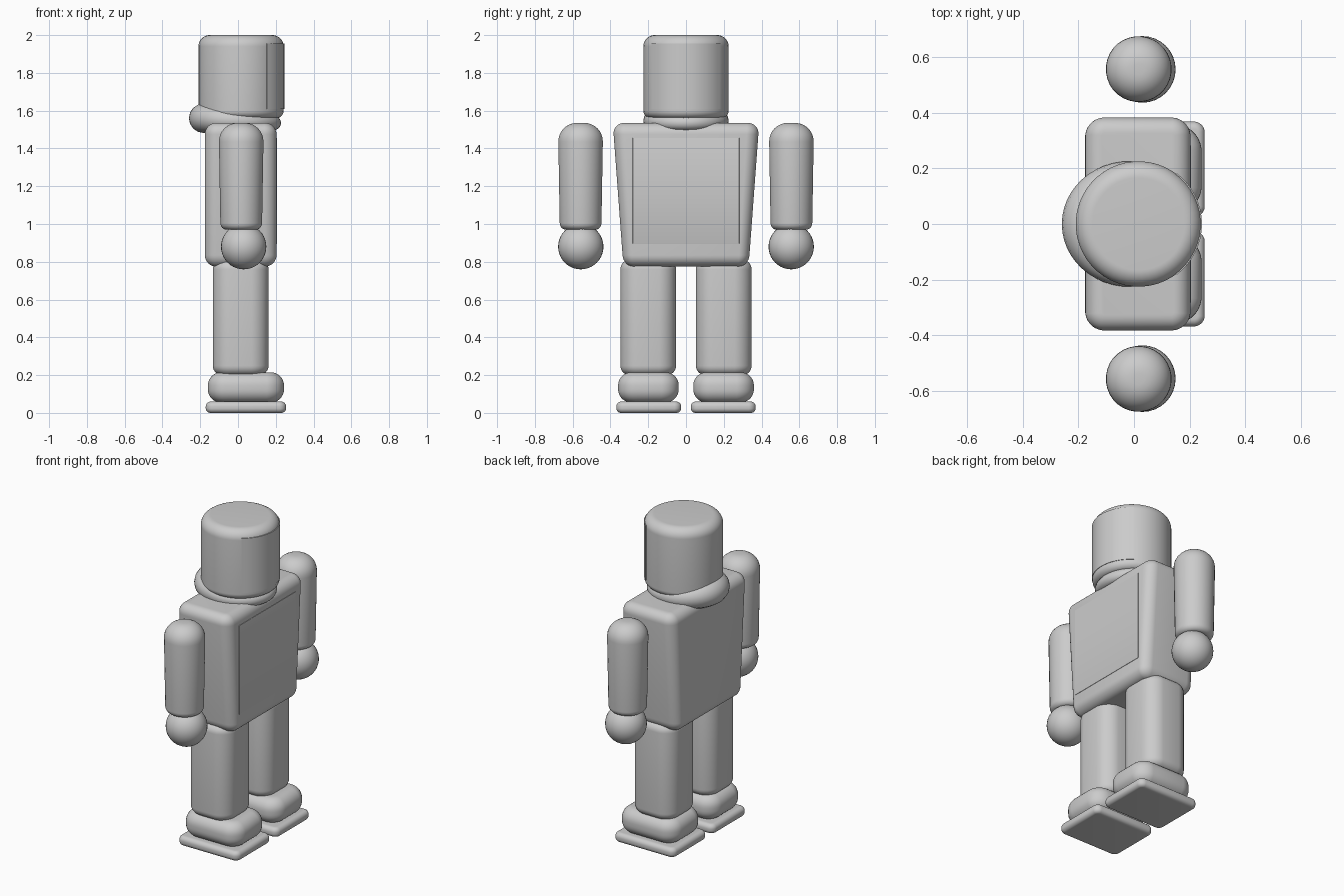
import bpy, bmesh, math

if "Cube" in bpy.data.objects:
    bpy.data.objects.remove(bpy.data.objects["Cube"])

grey = bpy.data.materials.new("light_grey")
grey.diffuse_color = (0.6, 0.6, 0.6, 1)
grey.use_nodes = True
grey.node_tree.nodes["Principled BSDF"].inputs["Base Color"].default_value = grey.diffuse_color


def finish(obj):
    obj.data.materials.append(grey)
    bpy.ops.object.select_all(action='DESELECT')
    obj.select_set(True)
    bpy.context.view_layer.objects.active = obj
    bpy.ops.object.shade_smooth_by_angle(angle=math.radians(40))


def from_bmesh(name, bm):
    bmesh.ops.recalc_face_normals(bm, faces=bm.faces)
    mesh = bpy.data.meshes.new(name)
    bm.to_mesh(mesh)
    bm.free()
    obj = bpy.data.objects.new(name, mesh)
    bpy.context.collection.objects.link(obj)
    finish(obj)
    return obj


def rounded(name, centre, half, z0, z1, r, bottom, top, taper=(1, 1), n=8):
    """Rounded block: corner radius r in plan, rounded bottom and top rims.
    taper scales the lower end in x and y."""
    steps = [i / n * math.pi / 2 for i in range(n + 1)]
    profile = [(bottom * (1 - math.sin(a)), z0 + bottom * (1 - math.cos(a))) for a in steps]
    profile += [(top * (1 - math.cos(a)), z1 - top * (1 - math.sin(a))) for a in steps]
    bm = bmesh.new()
    rings = []
    for inset, z in profile:
        t = (z - z0) / (z1 - z0)
        kx, ky = (k + (1 - k) * t for k in taper)
        ring = []
        for q, (sx, sy) in enumerate(((1, 1), (-1, 1), (-1, -1), (1, -1))):
            for i in range(n):
                # the half-step keeps the vertices of each corner distinct
                a = (q + (i + 0.5) / n) * math.pi / 2
                x = sx * (half[0] - r) + (r - inset) * math.cos(a)
                y = sy * (half[1] - r) + (r - inset) * math.sin(a)
                ring.append(bm.verts.new((centre[0] + kx * x, centre[1] + ky * y, z)))
        rings.append(ring)
    for a, b in zip(rings, rings[1:]):
        for i in range(len(a)):
            j = (i + 1) % len(a)
            bm.faces.new((a[i], a[j], b[j], b[i]))
    bm.faces.new(rings[0][::-1])
    bm.faces.new(rings[-1])
    return from_bmesh(name, bm)


# Head and its thin curved face plate
HX, HR = 0.016, 0.226
rounded("head", (HX, 0), (HR, HR), 1.56, 2.0, HR, 0.04, 0.06, n=12)

bm = bmesh.new()
columns = []
for i in range(17):
    a = math.radians(-53 + 106 * i / 16)
    columns.append([bm.verts.new((HX + rad * math.cos(a), rad * math.sin(a), z))
                    for rad, z in ((HR - 0.004, 1.61), (HR + 0.003, 1.61),
                                   (HR + 0.003, 1.955), (HR - 0.004, 1.955))])
for a, b in zip(columns, columns[1:]):
    for i in range(4):
        j = (i + 1) % 4
        bm.faces.new((a[i], b[i], b[j], a[j]))
bm.faces.new(columns[0])
bm.faces.new(columns[-1][::-1])
from_bmesh("face_plate", bm)

# Collar: a ring that is thick at the back and thin at the front
bm = bmesh.new()
N, M = 48, 16
rings = []
for i in range(N):
    a = 2 * math.pi * i / N
    back = (1 - math.cos(a)) / 2
    tube = 0.038 + 0.04 * back ** 1.3
    cz = 1.535 + 0.025 * back
    ring = []
    for k in range(M):
        b = 2 * math.pi * k / M
        d = tube * (math.cos(b) - 1)
        ring.append(bm.verts.new((-0.016 + (0.244 + d) * math.cos(a),
                                  (0.226 + d) * math.sin(a), cz + tube * math.sin(b))))
    rings.append(ring)
for i in range(N):
    a, b = rings[i], rings[(i + 1) % N]
    for k in range(M):
        m = (k + 1) % M
        bm.faces.new((a[k], b[k], b[m], a[m]))
from_bmesh("collar", bm)

# Torso with a flush chest plate
rounded("torso", (0.014, 0), (0.19, 0.388), 0.775, 1.535, 0.07, 0.06, 0.06, (1, 0.855))
rounded("chest_plate", (0.203, 0), (0.003, 0.282), 0.895, 1.455, 0.001, 0.0005, 0.0005, n=2)

# Limbs, both sides
for side, s in (("left", 1), ("right", -1)):
    rounded(side + "_arm", (0.017, s * 0.558), (0.12, 0.12), 0.97, 1.535, 0.119,
            0.035, 0.1, (0.92, 0.92))
    bpy.ops.mesh.primitive_uv_sphere_add(segments=32, ring_count=20, radius=0.12,
                                         location=(0.03, s * 0.557, 0.88))
    bpy.context.object.name = side + "_hand"
    finish(bpy.context.object)
    rounded(side + "_leg", (0.014, s * 0.2), (0.148, 0.148), 0.2, 0.81, 0.1, 0.05, 0.05)
    rounded(side + "_shoe", (0.042, s * 0.199), (0.202, 0.161), 0.055, 0.215, 0.1, 0.07, 0.07)
    rounded(side + "_sole", (0.042, s * 0.197), (0.213, 0.172), 0.0, 0.06, 0.04, 0.025, 0.027)
